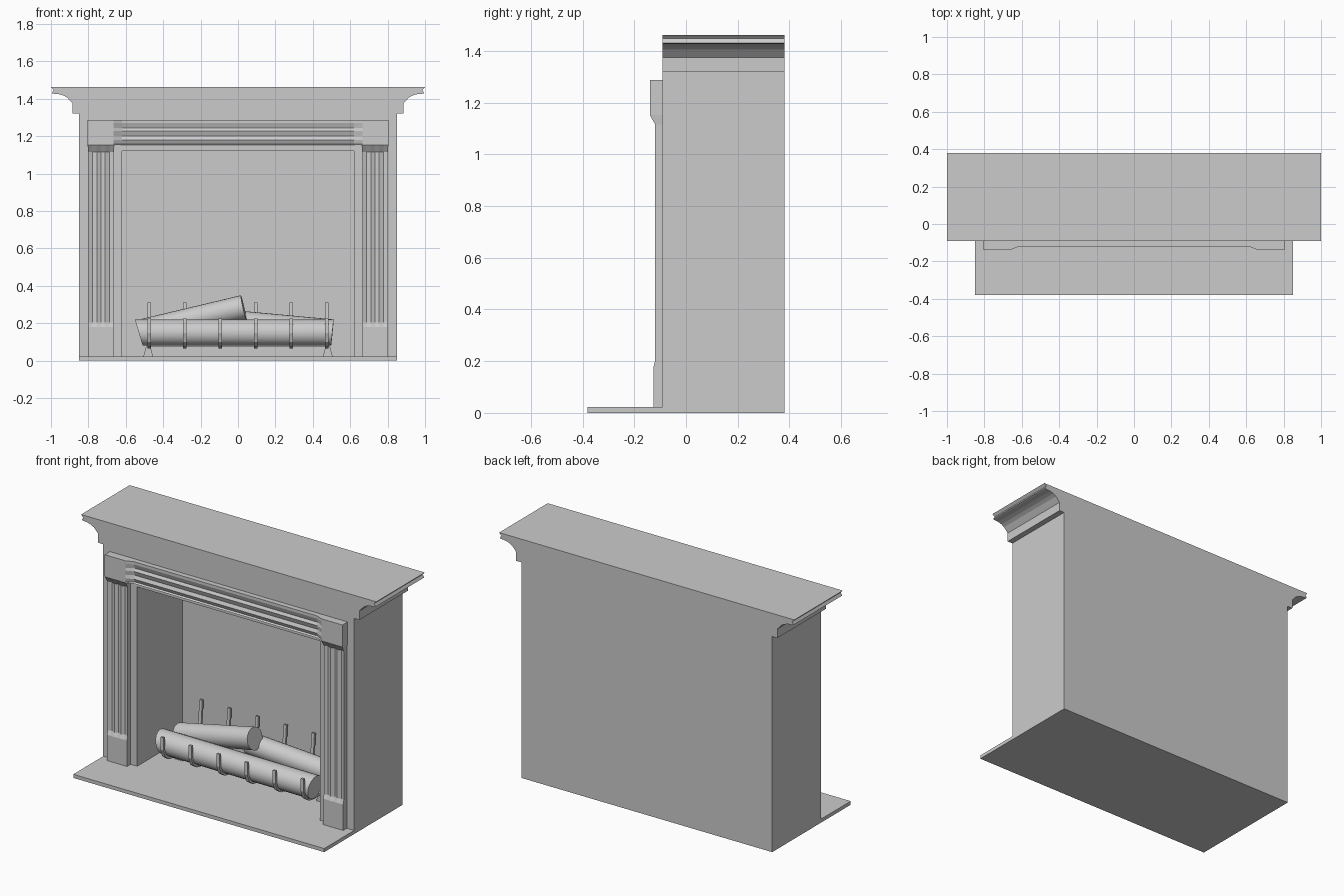
import bpy, bmesh, math
from mathutils import Vector

if "Cube" in bpy.data.objects:
    bpy.data.objects.remove(bpy.data.objects["Cube"])

mat = bpy.data.materials.new("plain grey")
mat.diffuse_color = (0.6, 0.6, 0.6, 1)
mat.use_nodes = True
mat.node_tree.nodes["Principled BSDF"].inputs["Base Color"].default_value = mat.diffuse_color

FRONT, BACK, FLOOR = -0.09, 0.38, 0.022


def finish(bm, name, smooth=False):
    bmesh.ops.recalc_face_normals(bm, faces=bm.faces[:])
    me = bpy.data.meshes.new(name)
    bm.to_mesh(me)
    bm.free()
    me.materials.append(mat)
    ob = bpy.data.objects.new(name, me)
    bpy.context.collection.objects.link(ob)
    if smooth:
        bpy.ops.object.select_all(action='DESELECT')
        ob.select_set(True)
        bpy.context.view_layer.objects.active = ob
        bpy.ops.object.shade_smooth_by_angle(angle=math.radians(35))
    return ob


def skin(name, rings, smooth=False):
    """Join a list of equal closed rings into a capped solid."""
    bm = bmesh.new()
    vs = [[bm.verts.new(p) for p in ring] for ring in rings]
    n = len(rings[0])
    for a, b in zip(vs, vs[1:]):
        for i in range(n):
            j = (i + 1) % n
            bm.faces.new((a[i], a[j], b[j], b[i]))
    bm.faces.new(vs[0])
    bm.faces.new(vs[-1])
    return finish(bm, name, smooth)


def box(name, x0, x1, y0, y1, z0, z1):
    base = [(x0, y0), (x1, y0), (x1, y1), (x0, y1)]
    return skin(name, [[(x, y, z) for x, y in base] for z in (z0, z1)])


def fluted(name, across, grooves, sections, vertical):
    """Moulding whose front follows zigzag flutes; section = (position, ridge, groove, widening)."""
    mid = (across[0] + across[-1]) / 2
    rings = []
    for pos, hi, lo, grow in sections:
        w = [mid + (a - mid) * grow for a in across]
        prof = [(a, -(lo if g else hi)) for a, g in zip(w, grooves)]
        prof += [(w[-1], FRONT), (w[0], FRONT)]
        rings.append([(a, y, pos) if vertical else (pos, y, a) for a, y in prof])
    return skin(name, rings)


# Hearth slab
box("hearth", -0.85, 0.85, -0.38, BACK, 0, FLOOR)

# Chimney body with the mantel moulding at both sides
side = [(0.85, FLOOR), (0.85, 1.32), (0.885, 1.32), (0.885, 1.375)]
for k in range(1, 6):
    t = k / 5 * math.pi / 2
    side.append((0.985 - 0.09 * math.cos(t), 1.375 + 0.052 * math.sin(t)))
side += [(0.995, 1.43), (0.985, 1.447), (1.0, 1.462)]
outline = side + [(-x, z) for x, z in reversed(side)]
body = skin("mantel_body", [[(x, y, z) for x, z in outline] for y in (FRONT, BACK)])

# Firebox opening
cutter = box("firebox_cutter", -0.62, 0.62, -0.3, 0.35, -0.1, 1.12)
cutter.hide_render = True
cutter.hide_viewport = True
cut = body.modifiers.new("firebox", 'BOOLEAN')
cut.operation = 'DIFFERENCE'
cut.solver = 'EXACT'
cut.object = cutter

# Fluted pilasters, mirrored
pil = fluted("pilasters", [0.665 + 0.0225 * i for i in range(7)], [0, 1, 0, 1, 0, 1, 0],
             [(FLOOR, 0.125, 0.125, 1), (0.18, 0.125, 0.125, 1), (0.205, 0.119, 0.110, 1),
              (1.115, 0.119, 0.110, 1), (1.152, 0.14, 0.14, 1.06)], True)
pil.modifiers.new("other_side", 'MIRROR')

# Fluted lintel with flat end blocks
fluted("lintel", [1.152, 1.159, 1.18, 1.2, 1.227, 1.243, 1.27, 1.287],
       [0, 1, 0, 1, 0, 1, 0, 0],
       [(-0.805, 0.14, 0.14, 1), (-0.665, 0.14, 0.14, 1), (-0.62, 0.122, 0.112, 1),
        (0.62, 0.122, 0.112, 1), (0.665, 0.14, 0.14, 1), (0.805, 0.14, 0.14, 1)], False)


# Logs: cylinders with slanted ends
def log(name, a, b, r0, r1, slant0=0, slant1=0, n=24):
    a, b = Vector(a), Vector(b)
    d = (b - a).normalized()
    u = d.cross(Vector((0, 0, 1))).normalized()
    v = u.cross(d)
    rings = []
    for c, r, s in ((a, r0, slant0), (b, r1, slant1)):
        ring = []
        for i in range(n):
            t = 2 * math.pi * i / n
            ring.append(c + r * (u * math.cos(t) + v * math.sin(t) + d * s * math.sin(t)))
        rings.append(ring)
    skin(name, rings, True)


log("front_log", (-0.53, 0.035, 0.15), (0.505, 0.025, 0.15), 0.07, 0.07, -0.3, 0.1)
log("top_log", (-0.5, 0.15, 0.165), (0.03, 0.12, 0.285), 0.06, 0.066)
log("rear_log", (-0.05, 0.19, 0.208), (0.5, 0.22, 0.157), 0.064, 0.064)

# Grate bars: bent flat strips
path = [(-0.05, 0.225), (-0.052, 0.15), (-0.035, 0.105), (0.0, 0.08), (0.04, 0.073),
        (0.24, 0.073), (0.29, 0.1), (0.315, 0.18), (0.325, 0.31)]
for i in range(6):
    x = -0.475 + 0.19 * i
    bm = bmesh.new()
    rows = [[bm.verts.new((x + s, y, z)) for s in (-0.01, 0.01)] for y, z in path]
    for p, q in zip(rows, rows[1:]):
        bm.faces.new((p[0], p[1], q[1], q[0]))
    bar = finish(bm, "grate_bar")
    sol = bar.modifiers.new("thickness", 'SOLIDIFY')
    sol.thickness = 0.014
    sol.offset = 0

# Grate rail and tapered feet
box("grate_rail", -0.485, 0.485, 0.12, 0.14, 0.072, 0.086)
for x in (-0.48, 0.48):
    skin("grate_foot", [[(x - w, 0.11, z), (x + w, 0.11, z), (x + w, 0.15, z), (x - w, 0.15, z)]
                        for z, w in ((FLOOR, 0.026), (0.075, 0.012))])
